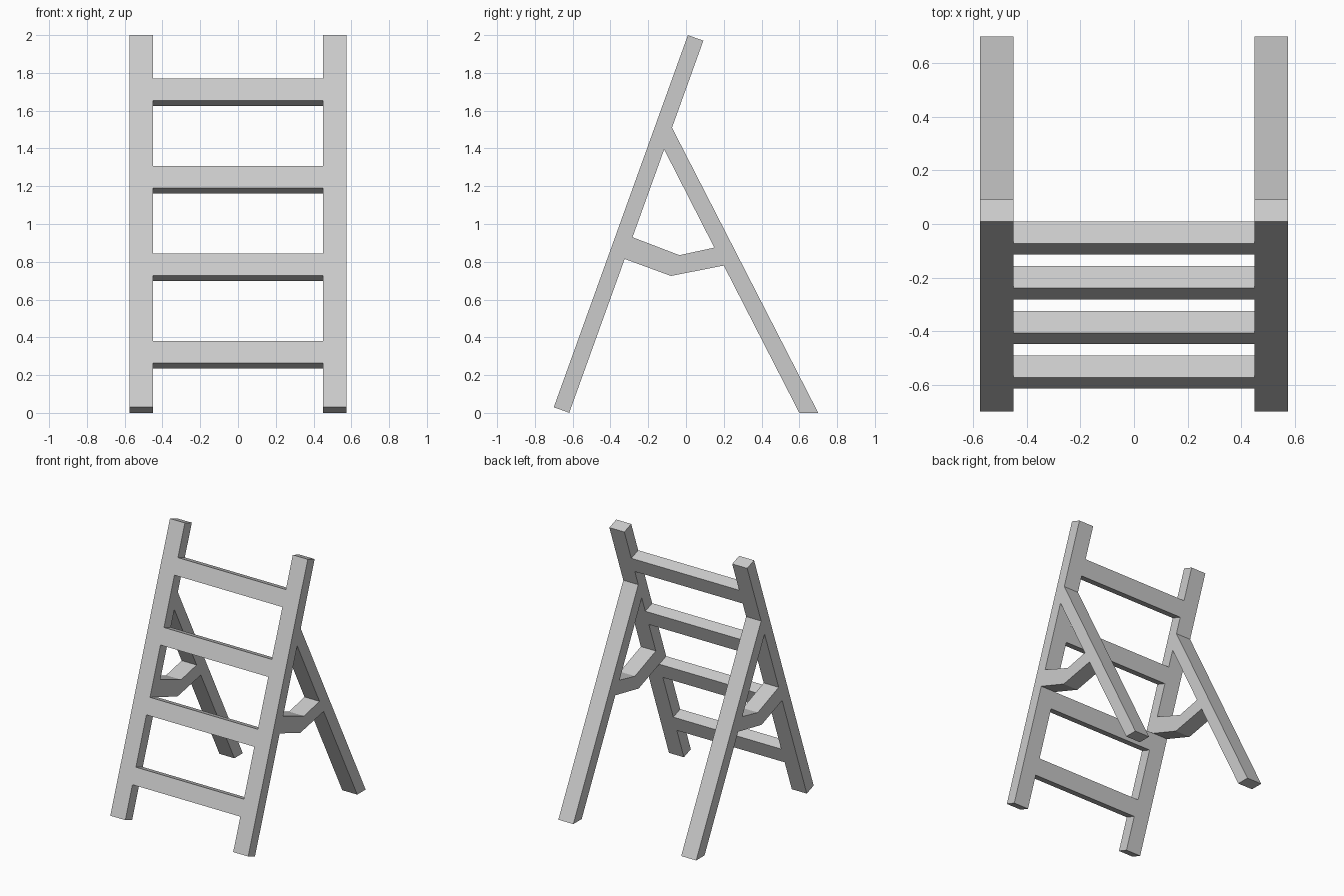
import bpy, bmesh
from mathutils import Vector

if "Cube" in bpy.data.objects:
    bpy.data.objects.remove(bpy.data.objects["Cube"])

INNER, OUTER = 0.45, 0.575              # x range of each side frame
BOTTOM = Vector((-0.70, 0.03))          # front edge of the front leg, in (y, z)
TOP = Vector((0.01, 2.0))
ALONG = (TOP - BOTTOM).normalized()
DEPTH = Vector((ALONG.y, -ALONG.x)) * 0.087


def extrude_profile(name, points, polygons, x0, x1):
    """Extrude joined (y, z) polygons from x0 to x1 into one solid."""
    bm = bmesh.new()
    verts = [bm.verts.new((x0, y, z)) for y, z in points]
    faces = [bm.faces.new([verts[i] for i in poly]) for poly in polygons]
    result = bmesh.ops.extrude_face_region(bm, geom=faces, use_keep_orig=True)
    moved = [g for g in result["geom"] if isinstance(g, bmesh.types.BMVert)]
    bmesh.ops.translate(bm, vec=(x1 - x0, 0, 0), verts=moved)
    bmesh.ops.recalc_face_normals(bm, faces=bm.faces)
    mesh = bpy.data.meshes.new(name)
    bm.to_mesh(mesh)
    bm.free()
    obj = bpy.data.objects.new(name, mesh)
    bpy.context.collection.objects.link(obj)
    return obj


def on_leg(z, back=False):
    """Point at height z on the front or back edge of the front leg."""
    start = BOTTOM + DEPTH if back else BOTTOM
    return start + ALONG * ((z - start.y) / ALONG.y)


# Side frames: front leg, back leg and bent brace in one outline
points = [
    BOTTOM, BOTTOM + DEPTH,                          # 0-1 front foot
    on_leg(0.815, True), on_leg(0.93, True),         # 2-3 brace root
    on_leg(1.395, True), on_leg(1.51, True),         # 4-5 back leg root
    TOP + DEPTH, TOP,                                # 6-7 front leg top
    (0.15, 0.875), (0.20, 0.78),                     # 8-9 brace end
    (0.60, 0.0), (0.70, 0.0),                        # 10-11 back foot
    (-0.08, 0.725), (-0.035, 0.835),                 # 12-13 brace bend
]
polygons = [
    (0, 1, 2, 3, 4, 5, 6, 7),            # front leg
    (4, 8, 9, 10, 11, 5),                # back leg
    (2, 12, 13, 3), (12, 9, 8, 13),      # brace
]
for side, name in ((-1, "left_side_frame"), (1, "right_side_frame")):
    extrude_profile(name, points, polygons, side * INNER, side * OUTER)

# Rungs: flush with the front legs
for i in range(4):
    low, high = on_leg(0.265 + 0.463 * i), on_leg(0.381 + 0.463 * i)
    extrude_profile(f"rung_{i + 1}", [low, low + DEPTH, high + DEPTH, high],
                    [(0, 1, 2, 3)], -INNER, INNER)
